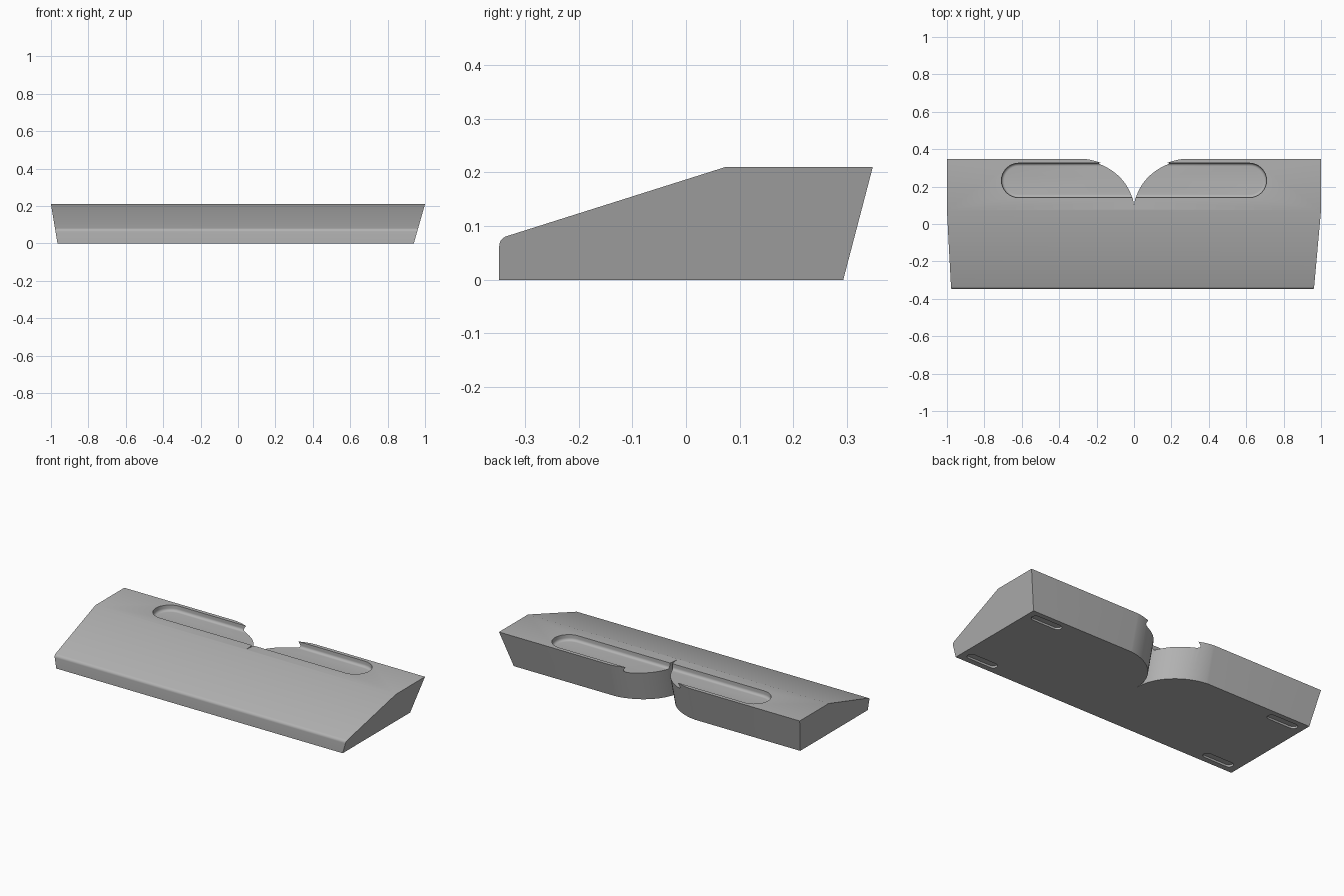
import bpy, bmesh, math

cube = bpy.data.objects.get("Cube")
if cube:
    bpy.data.objects.remove(cube, do_unlink=True)

H = 0.21                 # overall height
LEAN = 0.055 / H         # backward lean of the rear wall

grey = bpy.data.materials.new("mid grey")
grey.use_nodes = True
COLOUR = (0.45, 0.45, 0.45, 1)
grey.diffuse_color = COLOUR
grey.node_tree.nodes["Principled BSDF"].inputs["Base Color"].default_value = COLOUR


def loft(name, rings):
    """Closed solid through rings of points, with flat caps at both ends."""
    bm = bmesh.new()
    loops = [[bm.verts.new(p) for p in ring] for ring in rings]
    n = len(loops[0])
    for a, b in zip(loops, loops[1:]):
        for i in range(n):
            j = (i + 1) % n
            bm.faces.new((a[i], a[j], b[j], b[i]))
    bm.faces.new(loops[0][::-1])
    bm.faces.new(loops[-1])
    bmesh.ops.recalc_face_normals(bm, faces=bm.faces)
    mesh = bpy.data.meshes.new(name)
    bm.to_mesh(mesh)
    bm.free()
    mesh.materials.append(grey)
    obj = bpy.data.objects.new(name, mesh)
    bpy.context.collection.objects.link(obj)
    return obj


def stadium(cx, cy, half, r, z, steps=16):
    """Slot outline: two half circles joined by straight sides along x."""
    ring = []
    for side, start in ((1, -math.pi / 2), (-1, math.pi / 2)):
        for i in range(steps + 1):
            a = start + math.pi * i / steps
            ring.append((cx + side * half + r * math.cos(a), cy + r * math.sin(a), z))
    return ring


def cut(target, cutter):
    cutter.hide_render = True
    mod = target.modifiers.new("cut", "BOOLEAN")
    mod.operation = "DIFFERENCE"
    mod.solver = "EXACT"
    mod.object = cutter
    bpy.context.view_layer.objects.active = target
    bpy.ops.object.modifier_apply(modifier=mod.name)
    bpy.data.objects.remove(cutter, do_unlink=True)


# Wedge body: side profile with a rounded front edge, ends flaring upwards
profile = [(0.293, 0), (0.348, H), (0.073, H)]
for i in range(9):
    a = math.radians(108 + 72 * i / 8)
    profile.append((-0.329 + 0.019 * math.cos(a), 0.063 + 0.019 * math.sin(a)))
profile.append((-0.348, 0))
right_end = [(-1 + 0.035 * (1 - z / H), y, z) for y, z in profile]
left_end = [(1 - 0.06 * (1 - z / H), y, z) for y, z in profile]
body = loft("wedge_body", [right_end, left_end])

# Rear notch: two rounded lobes meeting in a cusp, leaning with the rear wall
STEPS = 20
arc = [(0.3 * (1 - math.cos(t)), 0.08 + 0.27 * math.sin(t))
       for t in (math.pi / 2 * i / STEPS for i in range(STEPS + 1))]
plan = [(0.3, 0.5)] + arc[::-1] + [(-x, y) for x, y in arc[1:]] + [(-0.3, 0.5)]
notch = loft("notch_cutter", [[(x, y + LEAN * (z - H), z) for x, y in plan]
                              for z in (-0.05, H + 0.05)])
cut(body, notch)

# Long tray in the top, with a rounded floor edge
DEPTH, FILLET, RADIUS = 0.035, 0.016, 0.092
rings = [stadium(0, 0.233, 0.617, RADIUS, H + 0.05)]
for i in range(7):
    a = math.pi / 2 * i / 6
    rings.append(stadium(0, 0.233, 0.617, RADIUS - FILLET * (1 - math.cos(a)),
                         H - DEPTH + FILLET * (1 - math.sin(a))))
cut(body, loft("tray_cutter", rings))

# Four shallow foot slots underneath
for x in (-0.825, 0.805):
    for y in (-0.29, 0.239):
        cut(body, loft("foot_cutter", [stadium(x, y, 0.075, 0.024, z, 8)
                                       for z in (-0.05, 0.012)]))

# Smooth the curves, keep the edges crisp
bpy.ops.object.select_all(action="DESELECT")
body.select_set(True)
bpy.context.view_layer.objects.active = body
bpy.ops.object.shade_smooth_by_angle(angle=math.radians(30))
